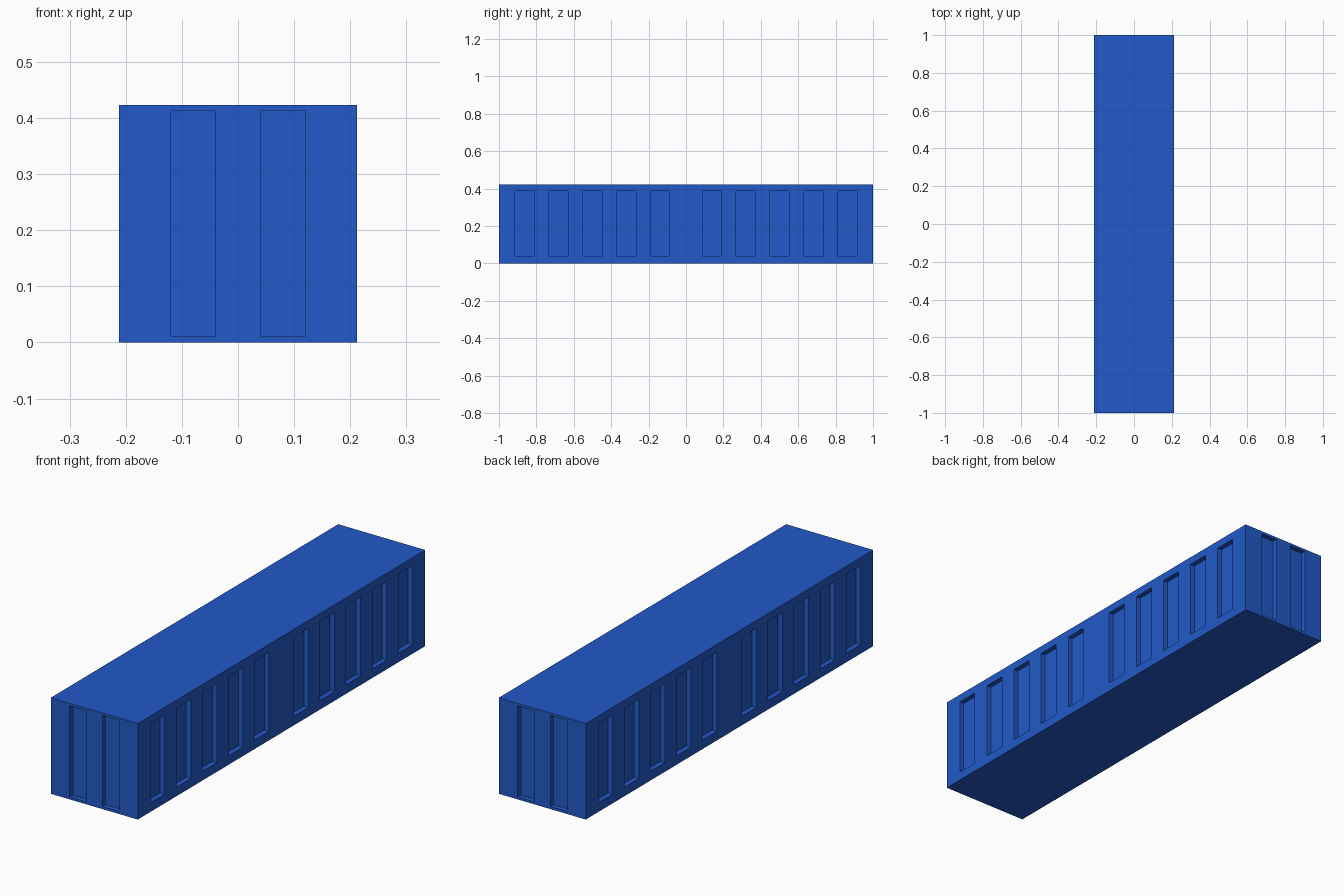
import bpy, bmesh
from mathutils import Matrix, Vector

if "Cube" in bpy.data.objects:
    bpy.data.objects.remove(bpy.data.objects["Cube"])

W, L, H = 0.424, 2.0, 0.423      # container width, length, height
DEPTH = 0.022                    # recess depth


def add_box(bm, x0, x1, y0, y1, z0, z1):
    centre = Vector((x0 + x1, y0 + y1, z0 + z1)) / 2
    size = Matrix.Diagonal((x1 - x0, y1 - y0, z1 - z0, 1))
    bmesh.ops.create_cube(bm, size=1, matrix=Matrix.Translation(centre) @ size)


def to_object(bm, name):
    mesh = bpy.data.meshes.new(name)
    bm.to_mesh(mesh)
    bm.free()
    obj = bpy.data.objects.new(name, mesh)
    bpy.context.collection.objects.link(obj)
    return obj


# container body
bm = bmesh.new()
add_box(bm, -W / 2, W / 2, -L / 2, L / 2, 0, H)
body = to_object(bm, "container_body")
blue = bpy.data.materials.new("blue_paint")
blue.diffuse_color = (0.016, 0.10, 0.58, 1)
blue.use_nodes = True
blue.node_tree.nodes["Principled BSDF"].inputs["Base Color"].default_value = blue.diffuse_color
body.data.materials.append(blue)

# cutters for the recessed panels
bm = bmesh.new()
for side in (-1, 1):
    # five recesses on each half of both long walls
    xa, xb = sorted((side * (W / 2 - DEPTH), side * (W / 2 + 0.05)))
    for half in (-1, 1):
        for i in range(5):
            y = half * (0.137 + 0.1815 * i)
            add_box(bm, xa, xb, y - 0.05, y + 0.05, 0.04, 0.388)
    # two tall recesses on each end wall
    ya, yb = sorted((side * (L / 2 - DEPTH), side * (L / 2 + 0.05)))
    for x in (-0.08, 0.08):
        add_box(bm, x - 0.04, x + 0.04, ya, yb, 0.011, 0.412)
cutter = to_object(bm, "recess_cutter")
cutter.data.materials.append(blue)
cutter.hide_render = True

# cut the recesses, then drop the cutter
mod = body.modifiers.new("recesses", 'BOOLEAN')
mod.operation = 'DIFFERENCE'
mod.solver = 'EXACT'
mod.object = cutter
bpy.context.view_layer.objects.active = body
bpy.ops.object.modifier_apply(modifier=mod.name)
bpy.data.objects.remove(cutter)
